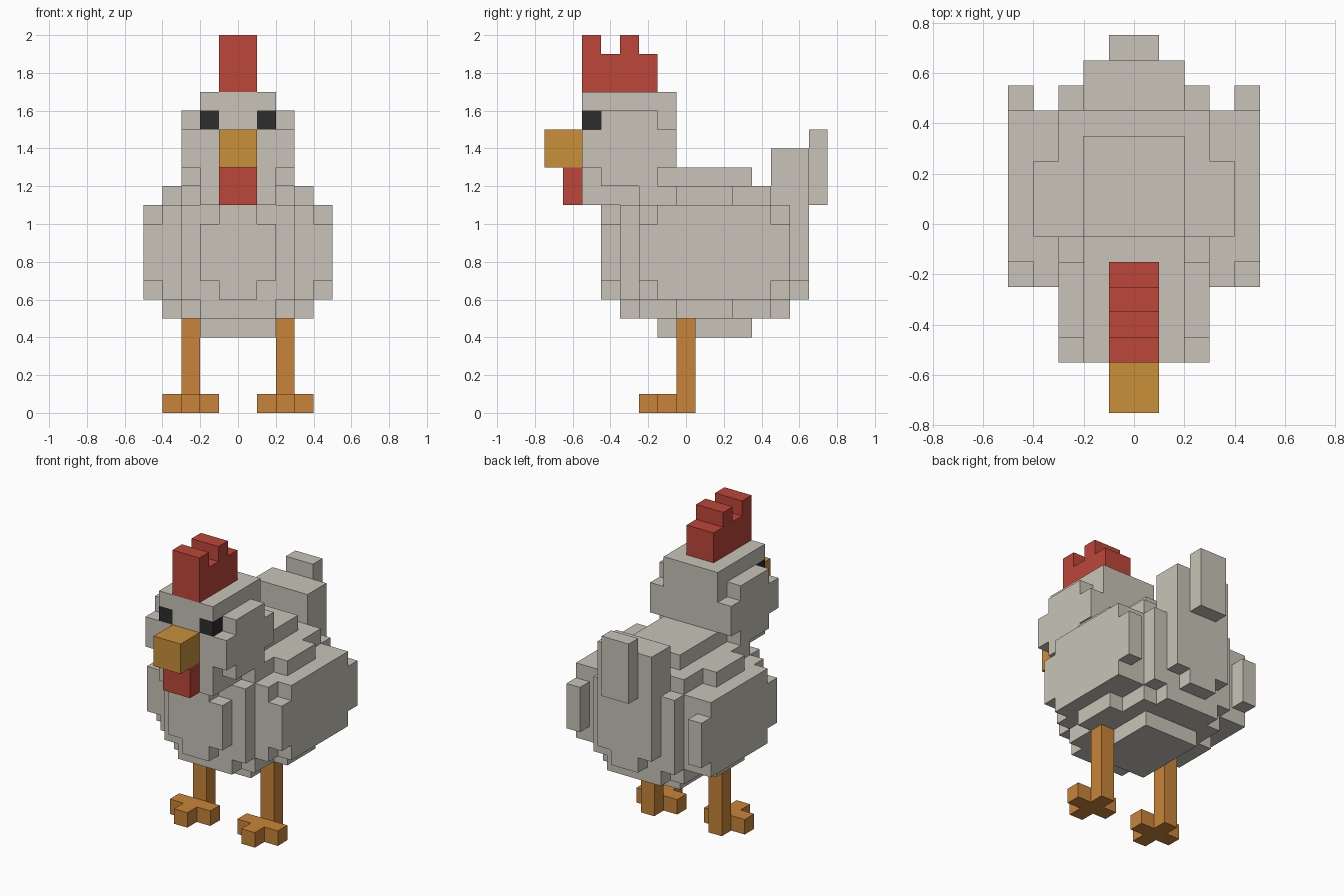
import bpy, bmesh
from itertools import product
from mathutils import Vector

cube = bpy.data.objects.get("Cube")
if cube:
    bpy.data.objects.remove(cube, do_unlink=True)

UNIT = 0.1      # size of one block
DEPTH = 7.5     # half the model's depth in blocks, y is counted from the front


def material(name, color):
    mat = bpy.data.materials.new(name)
    mat.use_nodes = True
    rgba = (*color, 1.0)
    mat.diffuse_color = rgba
    mat.node_tree.nodes["Principled BSDF"].inputs["Base Color"].default_value = rgba
    return mat


def block(x, y, z):
    """Set of unit cells in a box; each argument is a (low, high) range."""
    return set(product(range(*x), range(*y), range(*z)))


def wide(half, y, z):
    """Box centred on the middle plane."""
    return block((-half, half), y, z)


def mirrored(cells):
    return {(-1 - x, y, z) for x, y, z in cells}


def build(name, cells, mat):
    """Make one outer skin around the cells, with flat faces merged."""
    bm = bmesh.new()
    verts = {}

    def corner(p):
        if p not in verts:
            x, y, z = p
            verts[p] = bm.verts.new(Vector((x, y - DEPTH, z)) * UNIT)
        return verts[p]

    for cell in sorted(cells):
        for axis, side in product(range(3), (0, 1)):
            near = list(cell)
            near[axis] += 1 if side else -1
            if tuple(near) in cells:
                continue
            u, v = (axis + 1) % 3, (axis + 2) % 3
            quad = []
            for du, dv in ((0, 0), (1, 0), (1, 1), (0, 1)):
                p = list(cell)
                p[axis] += side
                p[u] += du
                p[v] += dv
                quad.append(corner(tuple(p)))
            bm.faces.new(quad if side else quad[::-1])
    bmesh.ops.dissolve_limit(bm, angle_limit=0.01, verts=bm.verts[:], edges=bm.edges[:])
    mesh = bpy.data.meshes.new(name)
    bm.to_mesh(mesh)
    bm.free()
    mesh.materials.append(mat)
    bpy.context.collection.objects.link(bpy.data.objects.new(name, mesh))


def build_pair(name, cells, mat):
    build("left_" + name, cells, mat)
    build("right_" + name, mirrored(cells), mat)


feather = material("pale_feather", (0.578, 0.552, 0.479))
red = material("comb_red", (0.509, 0.061, 0.042))
yellow = material("beak_yellow", (0.578, 0.279, 0.042))
orange = material("leg_orange", (0.578, 0.231, 0.042))
black = material("eye_black", (0.026, 0.026, 0.026))

# Body: full middle, stepped in towards the back and belly
body = wide(4, (5, 12), (6, 11)) | wide(3, (4, 13), (6, 11))
body |= wide(2, (3, 4), (7, 10)) | wide(1, (3, 4), (6, 11))
for z in (5, 11):
    layer = (z, z + 1)
    body |= wide(4, (7, 10), layer) | wide(3, (5, 12), layer) | wide(2, (4, 13), layer)
for z in (4, 12):
    body |= wide(2, (6, 11), (z, z + 1))
build("body", body, feather)

# Tail
tail = wide(2, (13, 14), (7, 14)) | wide(1, (13, 14), (6, 7))
tail |= wide(2, (12, 13), (12, 14)) | wide(1, (14, 15), (11, 15))
build("tail", tail, feather)

# Wings: plates with clipped corners
wing = block((4, 5), (6, 12), (6, 11)) | block((4, 5), (5, 13), (7, 10))
build_pair("wing", wing, feather)

# Head with neck and rounded cheeks, leaving room for the eyes
eye = block((1, 2), (2, 3), (15, 16))
cheek = block((2, 3), (2, 7), (13, 15)) | block((2, 3), (3, 6), (12, 16))
head = wide(2, (2, 7), (13, 17)) | wide(2, (2, 6), (12, 13)) | wide(2, (2, 4), (11, 12))
head |= cheek | mirrored(cheek)
build("head", head - eye - mirrored(eye), feather)
build_pair("eye", eye, black)

# Comb, beak and wattle
comb = wide(1, (2, 6), (17, 19)) | wide(1, (2, 3), (19, 20)) | wide(1, (4, 5), (19, 20))
build("comb", comb, red)
build("beak", wide(1, (0, 2), (13, 15)), yellow)
build("wattle", wide(1, (1, 2), (11, 13)), red)

# Legs with cross-shaped feet
leg = block((2, 3), (7, 8), (0, 5))
foot = block((2, 3), (5, 7), (0, 1)) | block((1, 4), (6, 7), (0, 1))
build_pair("leg", leg | foot, orange)
